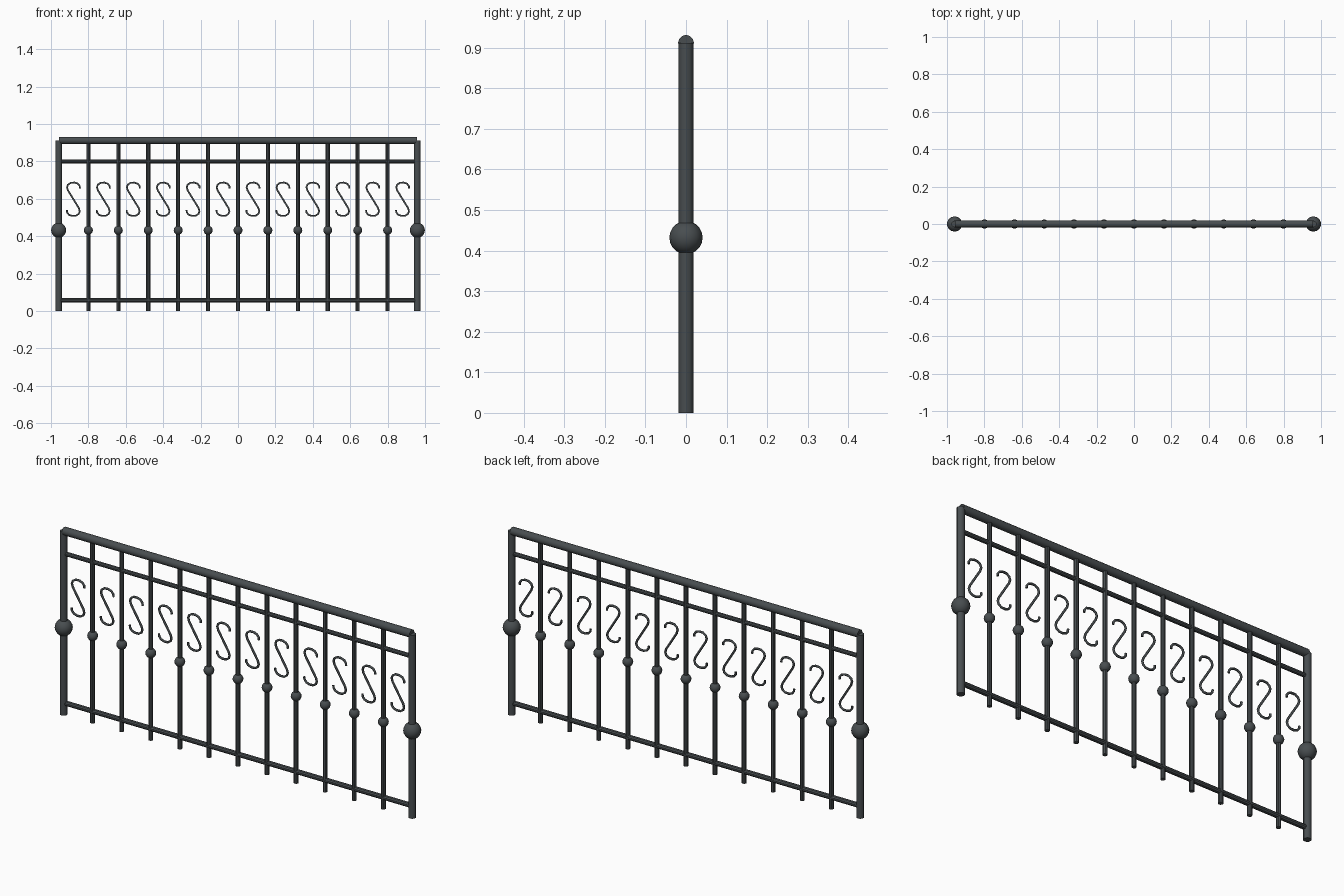
import bpy, math
from mathutils import Vector

if "Cube" in bpy.data.objects:
    bpy.data.objects.remove(bpy.data.objects["Cube"])

mat = bpy.data.materials.new("wrought_iron")
mat.diffuse_color = (0.065, 0.075, 0.08, 1)
mat.use_nodes = True
mat.node_tree.nodes["Principled BSDF"].inputs["Base Color"].default_value = mat.diffuse_color


def finish(ob, name):
    ob.name = name
    ob.data.materials.append(mat)
    bpy.ops.object.shade_smooth_by_angle(angle=math.radians(30))


def bar(name, a, b, r, sides=10):
    a, b = Vector(a), Vector(b)
    d = b - a
    bpy.ops.mesh.primitive_cylinder_add(
        vertices=sides, radius=r, depth=d.length, location=(a + b) / 2,
        rotation=d.to_track_quat('Z', 'Y').to_euler())
    finish(bpy.context.object, name)


def ball(name, x, r):
    bpy.ops.mesh.primitive_uv_sphere_add(
        segments=14, ring_count=10, radius=r, location=(x, 0, 0.432))
    finish(bpy.context.object, name)


def scroll(name, x):
    # upper hook of the S, rotated half a turn for the lower hook
    top = [(0.035, 0.058), (0.034, 0.070), (0.024, 0.083), (0.006, 0.089),
           (-0.014, 0.088), (-0.029, 0.078), (-0.034, 0.064), (-0.029, 0.047)]
    pts = top + [(-px, -pz) for px, pz in reversed(top)]
    cu = bpy.data.curves.new(name, 'CURVE')
    cu.dimensions = '3D'
    cu.bevel_depth = 0.0055
    cu.bevel_resolution = 1
    cu.use_fill_caps = True
    sp = cu.splines.new('POLY')
    sp.points.add(len(pts) - 1)
    for p, (px, pz) in zip(sp.points, pts):
        p.co = (px, 0, pz, 1)
    cu.materials.append(mat)
    ob = bpy.data.objects.new(name, cu)
    ob.location = (x, 0, 0.598)
    bpy.context.collection.objects.link(ob)


# horizontal rails
bar("hand_rail", (-0.957, 0, 0.912), (0.957, 0, 0.912), 0.0195, 12)
bar("upper_rail", (-0.957, 0, 0.8), (0.957, 0, 0.8), 0.0105)
bar("lower_rail", (-0.957, 0, 0.057), (0.957, 0, 0.057), 0.012)

# end posts with large balls
for side, x in (("left", -0.959), ("right", 0.959)):
    bar(side + "_post", (x, 0, 0), (x, 0, 0.912), 0.018, 12)
    ball(side + "_post_ball", x, 0.041)

# balusters with small balls
for i in range(11):
    x = (i - 5) * 0.16
    bar(f"baluster_{i + 1}", (x, 0, 0), (x, 0, 0.905), 0.0115)
    ball(f"baluster_ball_{i + 1}", x, 0.0245)

# scrolls between the uprights
for i in range(12):
    scroll(f"scroll_{i + 1}", (i - 5.5) * 0.16)
